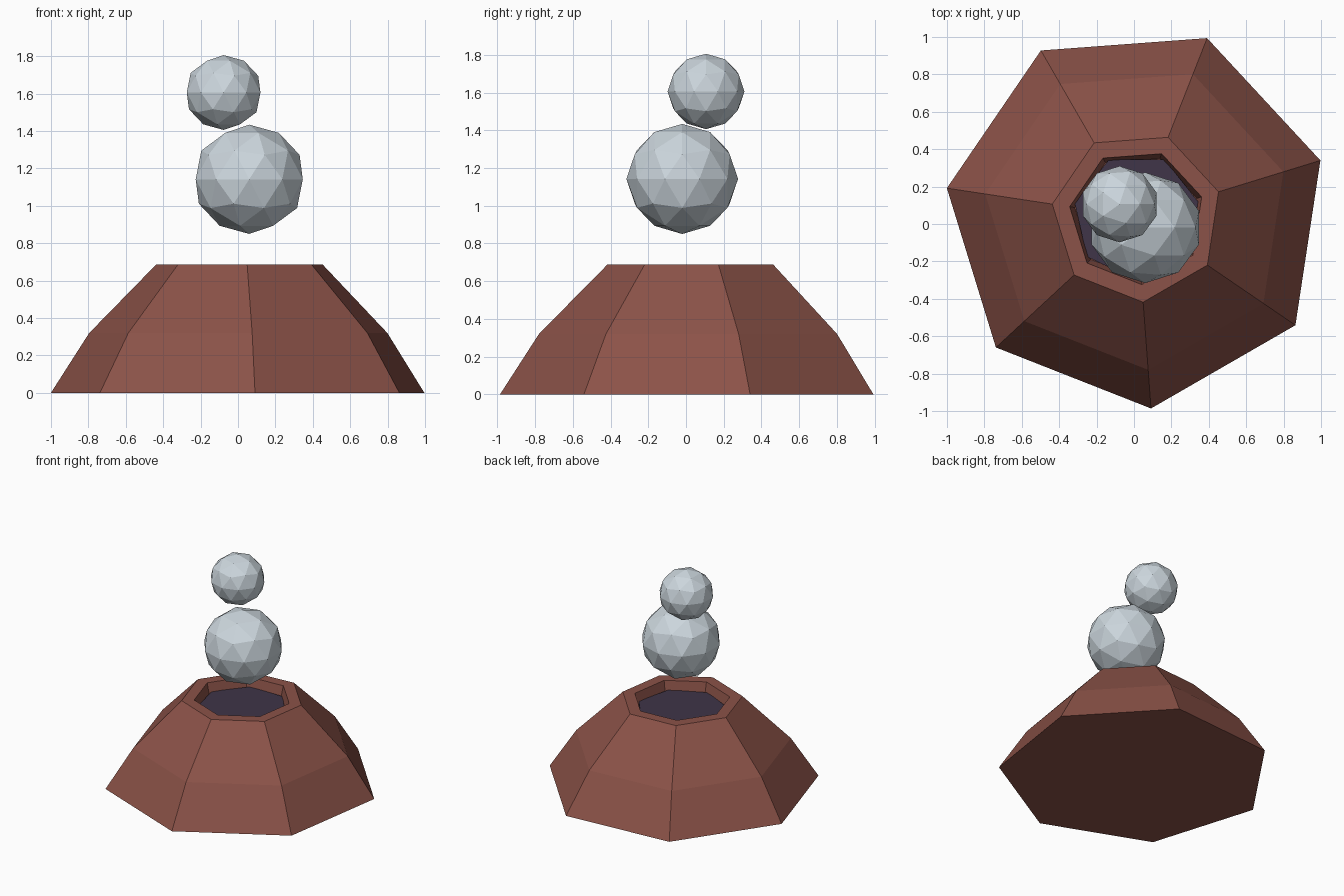
import bpy, bmesh
from math import cos, sin, tau, radians

if "Cube" in bpy.data.objects:
    bpy.data.objects.remove(bpy.data.objects["Cube"])

CX, CY, SIDES = 0.015, 0.038, 7


def material(name, color):
    m = bpy.data.materials.new(name)
    m.diffuse_color = (*color, 1)
    m.use_nodes = True
    m.node_tree.nodes["Principled BSDF"].inputs["Base Color"].default_value = m.diffuse_color
    return m


def finish(name, bm, mat):
    bmesh.ops.recalc_face_normals(bm, faces=bm.faces)
    me = bpy.data.meshes.new(name)
    bm.to_mesh(me)
    bm.free()
    me.materials.append(mat)
    ob = bpy.data.objects.new(name, me)
    bpy.context.collection.objects.link(ob)
    return ob


def stacked_rings(name, profile, start, mat):
    """Seven-sided closed solid from (radius, z) rings, capped at both ends."""
    bm = bmesh.new()
    rings = [[bm.verts.new((CX + r * cos(start + tau * i / SIDES),
                            CY + r * sin(start + tau * i / SIDES), z))
              for i in range(SIDES)] for r, z in profile]
    for a, b in zip(rings, rings[1:]):
        for i in range(SIDES):
            j = (i + 1) % SIDES
            bm.faces.new((a[i], a[j], b[j], b[i]))
    bm.faces.new(rings[0][::-1])
    bm.faces.new(rings[-1])
    return finish(name, bm, mat)


def puff(name, center, size, mat):
    bm = bmesh.new()
    bmesh.ops.create_icosphere(bm, subdivisions=2, radius=1)
    bmesh.ops.scale(bm, vec=size, verts=bm.verts)
    ob = finish(name, bm, mat)
    ob.location = center
    return ob


rock = material("rock", (0.26, 0.085, 0.065))
crust = material("dark_crust", (0.05, 0.035, 0.065))
smoke = material("smoke", (0.60, 0.67, 0.72))

# Mountain: slopes, rim and crater walls
stacked_rings("mountain", [(1.027, 0), (0.82, 0.32), (0.457, 0.687),
                           (0.363, 0.687), (0.335, 0.57)], radians(17.1), rock)

# Dark disc filling the crater
stacked_rings("crater_floor", [(0.341, 0.58), (0.341, 0.615)], radians(12.86), crust)

# Smoke puffs
puff("large_smoke_puff", (0.06, -0.02, 1.142), (0.301, 0.296, 0.292), smoke)
puff("small_smoke_puff", (-0.077, 0.106, 1.606), (0.207, 0.204, 0.20), smoke)
